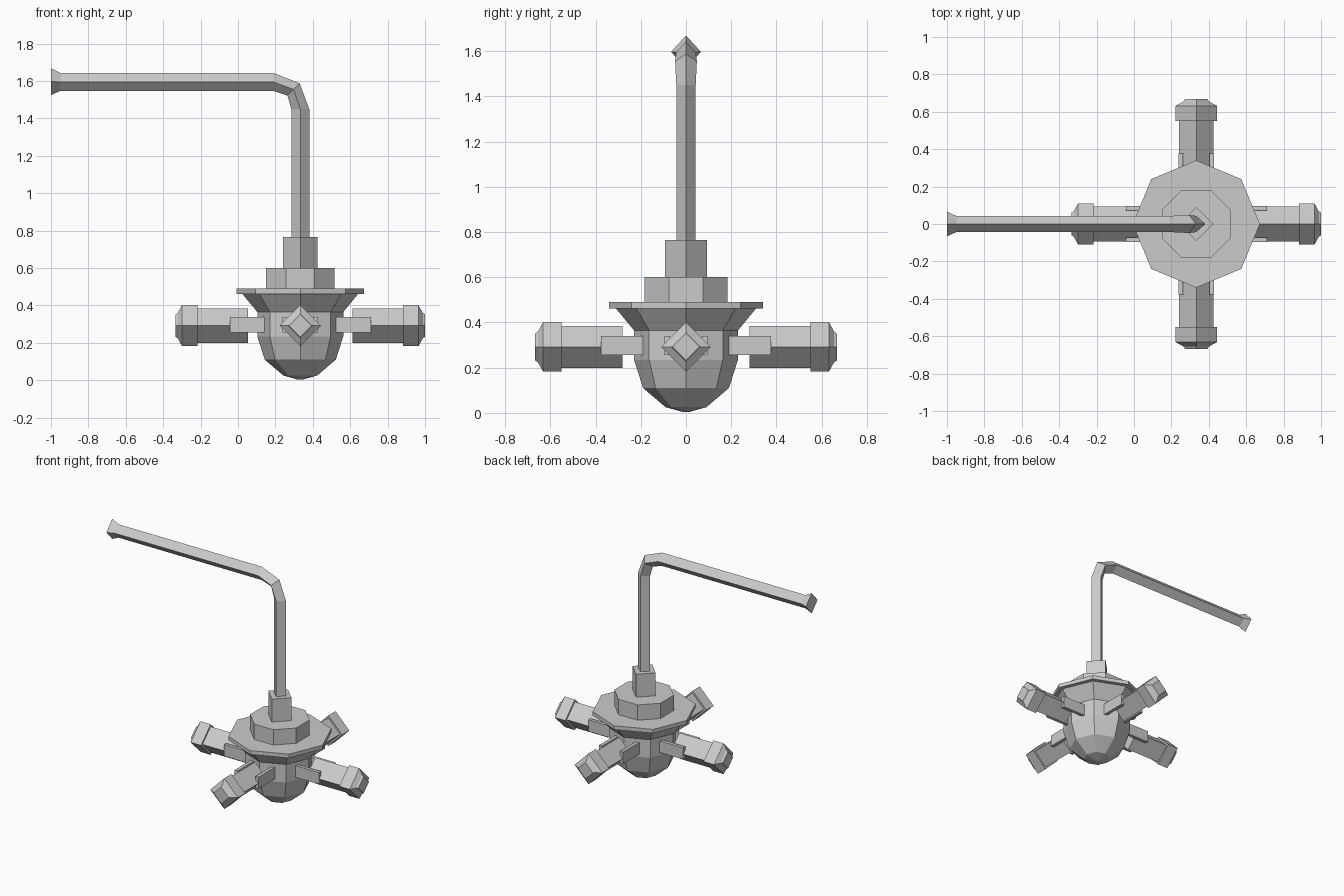
import bpy
import bmesh
from math import cos, sin, pi
from mathutils import Matrix, Vector

if "Cube" in bpy.data.objects:
    bpy.data.objects.remove(bpy.data.objects["Cube"], do_unlink=True)

CX = 0.333        # axis of the hub
ARM_Z = 0.292     # height of the arms

grey = bpy.data.materials.new("plain_grey")
grey.use_nodes = True
grey.diffuse_color = (0.6, 0.6, 0.6, 1)
grey.node_tree.nodes["Principled BSDF"].inputs["Base Color"].default_value = (0.6, 0.6, 0.6, 1)


def finish(name, bm, matrix=Matrix()):
    bmesh.ops.recalc_face_normals(bm, faces=bm.faces)
    mesh = bpy.data.meshes.new(name)
    bm.to_mesh(mesh)
    bm.free()
    mesh.materials.append(grey)
    obj = bpy.data.objects.new(name, mesh)
    obj.matrix_world = matrix
    bpy.context.collection.objects.link(obj)
    return obj


def skin(bm, rings):
    """Bridge equal-sized rings of points and cap both ends."""
    loops = [[bm.verts.new(p) for p in ring] for ring in rings]
    n = len(loops[0])
    for a, b in zip(loops, loops[1:]):
        for i in range(n):
            j = (i + 1) % n
            bm.faces.new((a[i], a[j], b[j], b[i]))
    bm.faces.new(loops[0])
    bm.faces.new(loops[-1])


def turned(name, profile, sides, matrix, turn=0.0):
    """Solid of (radius, height) rings around the local z axis."""
    bm = bmesh.new()
    angles = [2 * pi * i / sides + turn for i in range(sides)]
    skin(bm, [[(r * cos(a), r * sin(a), h) for a in angles] for r, h in profile])
    return finish(name, bm, matrix)


hub = Matrix.Translation((CX, 0, 0))

# Hub: faceted bowl, flared collar, brim and stepped cap
turned("bowl", [(0.01, 0.003), (0.09, 0.025), (0.19, 0.11), (0.23, 0.235),
                (0.23, 0.365), (0.31, 0.462)], 8, hub)
turned("brim", [(0.34, 0.462), (0.34, 0.49)], 8, hub)
turned("cap", [(0.198, 0.49), (0.198, 0.6)], 8, hub, pi / 8)
turned("socket", [(0.092, 0.6), (0.092, 0.765)], 4, hub)

# Four arms, each a square bar with a collar, held by a two-plate fork
for k, side in enumerate(("left", "back", "right", "front")):
    spin = Matrix.Translation((CX, 0, ARM_Z)) @ Matrix.Rotation(k * pi / 2, 4, "Z")
    along_x = spin @ Matrix.Rotation(pi / 2, 4, "Y")
    turned(side + "_arm", [(0.093, 0.28), (0.093, 0.55), (0.11, 0.55), (0.11, 0.632),
                           (0.068, 0.655), (0.06, 0.667)], 4, along_x)
    bm = bmesh.new()
    for s in (-1, 1):
        place = Matrix.Translation((0.282, s * 0.083, 0.005)) @ Matrix.Diagonal((0.19, 0.024, 0.084, 1))
        bmesh.ops.create_cube(bm, size=1, matrix=place)
    finish(side + "_fork", bm, spin)

# Bent square rod: (centre x, centre z, direction angle, half height, half width)
stations = [(CX, 0.765, 0, 0.048, 0.043), (CX, 1.45, 0, 0.048, 0.043),
            (0.297, 1.555, pi / 4, 0.046, 0.048), (0.19, 1.595, pi / 2, 0.048, 0.043),
            (-0.95, 1.595, pi / 2, 0.048, 0.043), (-1.0, 1.597, pi / 2, 0.072, 0.066)]
bm = bmesh.new()
rings = []
for x, z, a, high, wide in stations:
    centre = Vector((x, 0, z))
    out = Vector((cos(a), 0, sin(a))) * high
    across = Vector((0, wide, 0))
    rings.append([centre + out, centre + across, centre - out, centre - across])
skin(bm, rings)
finish("rod", bm)
